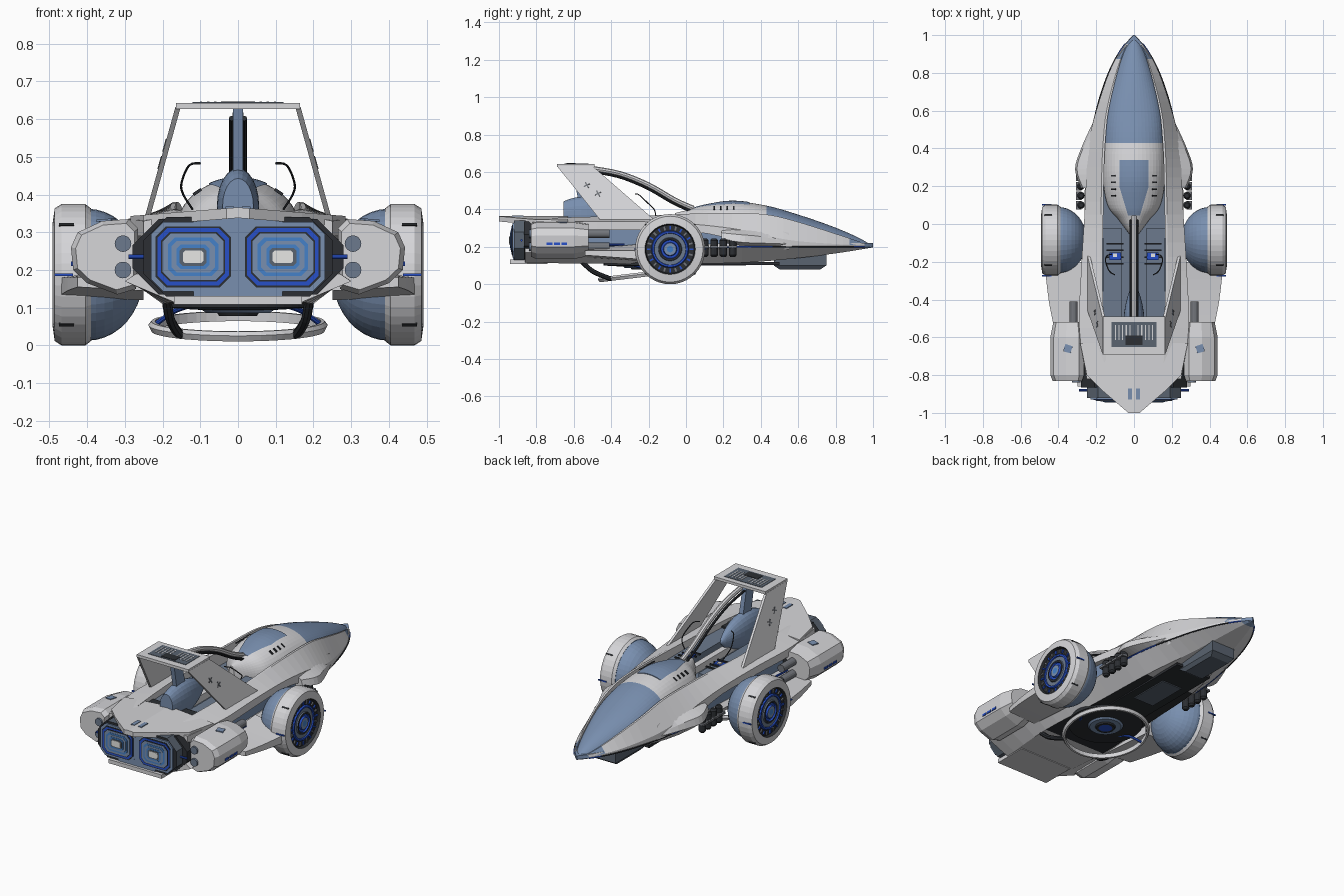
import bpy, bmesh
from math import cos, sin, pi, hypot, sqrt
from mathutils import Matrix, Vector, Euler
if bpy.data.objects.get("Cube"):
    bpy.data.objects.remove(bpy.data.objects["Cube"])
PALETTE = {
    "shell white": (.67, .67, .69), "slate blue": (.19, .275, .43), "bright blue": (.02, .08, .58),
    "sky blue": (.06, .22, .58), "charcoal": (.025, .028, .033), "dark slate": (.10, .125, .16),
    "lamp white": (.80, .80, .78), "pipe grey": (.17, .18, .20), "mid slate": (.15, .195, .27)}
for label, rgb in PALETTE.items():
    m = PALETTE[label] = bpy.data.materials.new(label)
    m.use_nodes = True
    m.diffuse_color = (*rgb, 1)
    m.node_tree.nodes["Principled BSDF"].inputs["Base Color"].default_value = (*rgb, 1)
WHITE, SLATE, BLUE, SKY, COAL, DARK, LAMP, PIPE, MID = PALETTE
parts = []

def finish(name, bm, paint, mirror=False):
    """Paint faces by colour name or rule, then link the object."""
    bmesh.ops.remove_doubles(bm, verts=bm.verts, dist=1e-5)
    bmesh.ops.recalc_face_normals(bm, faces=bm.faces)
    mesh = bpy.data.meshes.new(name)
    used = []
    for f in bm.faces:
        key = paint(f.calc_center_median()) if callable(paint) else paint
        if key not in used:
            used.append(key)
            mesh.materials.append(PALETTE[key])
        f.material_index = used.index(key)
    bm.to_mesh(mesh)
    bm.free()
    parts.append(bpy.data.objects.new(name, mesh))
    bpy.context.collection.objects.link(parts[-1])
    if mirror:
        parts[-1].modifiers.new("Mirror", "MIRROR")

def loft(name, rings, paint, mirror=False, caps=True):
    bm = bmesh.new()
    rows = [[bm.verts.new(p) for p in ring] for ring in rings]
    for a, b in zip(rows, rows[1:]):
        for i in range(len(a)):
            bm.faces.new((a[i - 1], a[i], b[i], b[i - 1]))
    for row in (rows[0], rows[-1]) if caps else ():
        bm.faces.new(row)
    finish(name, bm, paint, mirror)

def lathe(name, profile, paint, frame, mirror=False, caps=True, steps=40):
    """Spin (height, radius) pairs about the frame's z axis."""
    turns = [2 * pi * i / steps for i in range(steps)]
    loft(name, [[frame @ Vector((r * cos(a), r * sin(a), h)) for a in turns] for h, r in profile],
         paint, mirror, caps)

def place(x=0, y=0, z=0, rot=(0, 0, 0), size=(1, 1, 1)):
    return Matrix.LocRotScale(Vector((x, y, z)), Euler(rot), Vector(size))

def box(name, at, size, paint, mirror=False, rot=(0, 0, 0)):
    bm = bmesh.new()
    bmesh.ops.create_cube(bm, size=1, matrix=place(*at, rot, size))
    finish(name, bm, paint, mirror)

def smooth(rows, steps=4):
    """Catmull-Rom through rows of numbers."""
    out, padded = [], [rows[0], *rows, rows[-1]]
    for quad in zip(padded, padded[1:], padded[2:], padded[3:]):
        for t in (k / steps for k in range(steps)):
            out.append([b + t / 2 * (c - a + t * (2*a - 5*b + 4*c - d + t * (3*b - a - 3*c + d)))
                        for a, b, c, d in zip(*quad)])
    return out + [list(rows[-1])]

def tube(name, points, radius, paint, mirror=False):
    path, rings = [Vector(p) for p in smooth(points)], []
    for p, before, after in zip(path, path[:1] + path, path[1:] + path[-1:]):
        q = (after - before).to_track_quat("Z", "Y")
        rings.append([p + q @ Vector((cos(k * pi / 4), sin(k * pi / 4), 0)) * radius for k in range(8)])
    loft(name, rings, paint, mirror)

def octagon(name, x, z, w, h, cut, y0, y1, paint, mirror=False):
    corner = [(w, h - cut), (w - cut, h), (cut - w, h), (-w, h - cut)]
    corner += [(-a, -b) for a, b in corner]
    loft(name, [[(x + a, y, z + b) for a, b in corner] for y in (y0, y1)], paint, mirror)

def block(name, layers, paint):
    """Stack of rectangles: half-width, y start, y end, z."""
    loft(name, [[(-w, a, z), (w, a, z), (w, b, z), (-w, b, z)] for w, a, b, z in layers], paint)

# Lower hull: y, seam half-width, seam z, keel half-width, keel z
keel = smooth([(-.86, .30, .17, .17, .115), (-.5, .29, .18, .2, .11), (-.1, .265, .19, .18, .11),
               (.3, .255, .2, .16, .115), (.6, .2, .2, .1, .14), (.8, .135, .2, .06, .165),
               (.93, .065, .2, .03, .185), (1, .004, .2, .003, .197)])
loft("lower_hull", [[(s * x, y, z) for s, x, z in ((1, wb, zb), (1, w, zs), (1, w * .9, zs + .02),
                     (-1, w * .9, zs + .02), (-1, w, zs), (-1, wb, zb))] for y, w, zs, wb, zb in keel],
     lambda c: SLATE if c.y > .96 else COAL if c.z < .12 and abs(c.y + .1) < .42 else WHITE)
tube("seam_stripe", [(w - .001, y, z) for y, w, z, *_ in keel if .2 < y < .97], .004,
     lambda c: BLUE if c.y < .46 or c.y > .9 else COAL, True)
# Upper side shells: y, outer x, low z, shoulder z, inner x, rim z
rim = smooth([(-.82, .25, .29, .33, .15, .35), (-.55, .29, .29, .335, .17, .36), (-.25, .28, .29, .335, .18, .365),
              (.05, .262, .28, .32, .175, .378), (.3, .25, .23, .29, .17, .38), (.45, .237, .21, .255, .162, .37),
              (.6, .2, .2, .23, .145, .333), (.8, .133, .2, .215, .095, .27), (.93, .062, .2, .208, .047, .227),
              (1, .004, .199, .201, .002, .203)])
loft("side_shell", [[(xo, y, lo), (xo, y, sh), (xi, y, top), (xi * .93, y, top), (xi * .93, y, lo)]
                    for y, xo, lo, sh, xi, top in rim],
     lambda c: SLATE if c.y > .87 and c.z > .208 or c.y > .96 else WHITE, True)
box("inner_core", (0, -.25, .24), (.47, 1.2, .1), lambda c: MID if c.z > .28 else SLATE)
# Canopy and cowl with a tapered top panel: y, half-width, base z, crown z
canopy = smooth([(-.06, .02, .3, .38), (.02, .08, .3, .4), (.1, .14, .3, .422), (.25, .165, .3, .443),
                 (.43, .16, .31, .42), (.6, .143, .29, .372), (.78, .102, .235, .31),
                 (.92, .054, .2, .25), (1, .004, .198, .203)], 6)
loft("canopy", [[(w * cos(k * pi / 24), y, zb + (zt - zb) * sin(k * pi / 24)) for k in range(25)]
                for y, w, zb, zt in canopy], lambda c: SLATE if c.y > .43 else WHITE)
loft("cowl_panel", [[(x, y, zb + .004 + (zt - zb) * sqrt(1 - x * x / w / w))
                     for x in (min(.077, .03 + .3 * (y - .04)) * k / 5 for k in range(-5, 6))]
                    for y, w, zb, zt in canopy if .04 < y < .34], SLATE)
for k in range(4):
    box("cowl_vent", (.108, .15 + k * .035, .407), (.025, .008, .008), COAL, True, (0, .6, 0))
# Flank fairings with upright ribbed pipes
loft("flank_fairing", [[(.2, y, lo - .03), (x, y, lo), (x - .01, y, hi), (.2, y, hi + .05)]
                       for y, x, lo, hi in smooth([(.55, .212, .215, .225), (.4, .28, .22, .255),
                                                   (.29, .312, .225, .265), (.19, .28, .245, .275)])], WHITE, True)
for y in (.1, .15, .2, .25):
    lathe("flank_pipe", [(-.05, .012), (-.04, .02), (.04, .02), (.05, .012)], COAL, place(.28, y, .195), True, steps=12)
    box("pipe_clip", (.293, y, .2), (.03, .044, .012), PIPE, True)
# Cockpit fittings
box("cockpit_console", (.115, -.3, .305), (.1, .56, .04), MID, True)
box("console_screen", (.1, -.17, .33), (.06, .04, .009), BLUE, True)
box("console_key", (.1, -.165, .337), (.022, .018, .009), LAMP, True)
for k in range(4):
    box("console_bar", (.1, -.105 - k * .035, .329), (.09, .008, .008), COAL, True)
box("centre_spine", (0, -.25, .31), (.035, .5, .04), WHITE)
tube("cockpit_hose", [(.1, -.27, .483), (.13, -.25, .477), (.15, -.2, .43), (.145, -.17, .4), (.12, -.16, .36)],
     .003, COAL, True)
pod_shape = [(-.2 + .44 * k / 14, sin(pi * (k / 14 + .22)) ** .7 if k < 11 else 0) for k in range(12)]
lathe("headrest_pod", pod_shape, SLATE, place(0, -.455, .37, (-pi / 2, 0, 0)) @ place(size=(.056, .1, 1)), steps=24)
# Overhead frame
box("overhead_plate", (0, -.59, .635), (.33, .2, .016), WHITE)
box("overhead_grille", (0, -.585, .642), (.24, .13, .006), DARK)
box("grille_core", (0, -.615, .645), (.09, .05, .004), COAL)
for k in range(5):
    box("grille_slat", (.022 + k * .019, -.575, .6445), (.006, .08, .004), WHITE, True)
loft("side_strut", [[(x, a, z), (x, b, z), (x - .014, b, z), (x - .014, a, z)]
                    for x, a, b, z in ((.246, -.46, -.17, .345), (.166, -.69, -.5, .632))], WHITE, True)
for y, z in ((-.53, .53), (-.47, .485)):
    for turn in (.5, 2.07):
        box("strut_mark", (.166 + (.632 - z) * .279, y, z), (.004, .036, .007), PIPE, True, (turn, -.272, 0))
block("centre_pillar", [(.013, -.56, -.48, .36), (.013, -.61, -.54, .63)], SLATE)
arc = [(0, -.5, .618), (0, -.35, .59), (0, -.2, .53), (0, -.06, .45), (0, .04, .405)]
tube("arched_beam", arc, .014, WHITE)
tube("beam_lining", [(.017, y - .01, z - .016) for x, y, z in arc], .007, COAL, True)
# Tail deck
outline = [(0, -.63), (.285, -.63), (.25, -.8), (.17, -.88), (.03, -1), (0, -1)]
loft("tail_deck", [[(x, y, z - x * .08) for x, y in outline] for z in (.338, .366)], WHITE, True)
box("deck_slot", (.022, -.9, .365), (.022, .06, .006), SLATE, True)
# Engine block with nested exhaust frames
octagon("engine_bulkhead", 0, .235, .28, .1, .07, -.865, -.55, COAL)
octagon("engine_block", 0, .235, .25, .105, .06, -.92, -.6, lambda c: COAL if c.y < -.9 else DARK)
box("engine_spine", (0, -.87, .23), (.235, .11, .22), SLATE)
box("engine_lip", (0, -.84, .12), (.34, .2, .022), WHITE)
for k, (w, h, tint) in enumerate([(.112, .092, SLATE), (.1, .081, COAL), (.095, .076, BLUE), (.085, .066, COAL),
                                  (.081, .062, SLATE), (.067, .051, SKY), (.058, .042, SLATE), (.044, .032, SKY),
                                  (.036, .024, DARK), (.027, .017, LAMP)]):
    octagon("exhaust_frame", .119, .235, w, h, h * .35, -.928 - k * .002, -.9, tint, True)
tube("engine_spike", [(.2, -.88, .235), (.29, -.88, .235)], .006, BLUE, True)
for z in (.2, .27):
    lathe("side_thruster", [(0, .022), (.1, .022)], MID, place(.305, -.74, z, (pi / 2, 0, 0)), True, steps=16)
    lathe("pod_pipe", [(0, .022), (.12, .022)], PIPE, place(.32, -.41, z, (pi / 2, 0, 0)), True, steps=16)
# Rear side pods and the fins that run to the wheels
pod = [(.265, .31), (.29, .335), (.36, .33), (.425, .3), (.443, .26), (.437, .2), (.4, .165), (.32, .135), (.27, .15)]
loft("side_pod", [[(.34 + (x - .34) * s, y, .24 + (z - .24) * s) for x, z in pod]
                  for y, s in ((-.83, .88), (-.8, 1), (-.6, 1), (-.52, .85))], WHITE, True)
for k in range(3):
    box("pod_light", (.439, -.73 + k * .04, .217), (.008, .03, .012), BLUE, True)
box("pod_hatch", (.35, -.66, .332), (.04, .04, .006), SLATE, True, (0, .08, .3))
loft("wheel_fin", [[(.25, y, hi), (x, y, .18), (x, y, lo + .01), (.25, y, lo)] for y, x, lo, hi in
                   smooth([(-.54, .425, .145, .19), (-.4, .452, .135, .2), (-.2, .475, .12, .22)])], WHITE, True)
tube("fin_stripe", [(.284, -.54, .21), (.28, -.33, .212)], .006, BLUE, True)
# Wheels: domed inside, dished hub outside
hub_y, hub_z = -.085, .1875
axle = place(0, hub_y, hub_z, (0, pi / 2, 0))
bands = ((.016, SKY), (.034, SLATE), (.05, BLUE), (.06, COAL), (.084, MID), (.098, BLUE), (.132, COAL), (1, WHITE))
lathe("tyre", [(.39, .176), (.405, .1875), (.468, .1875), (.486, .176), (.492, .135), (.476, .129), (.476, .099),
               (.484, .095), (.484, .086), (.477, .084), (.477, .063), (.484, .061), (.484, .051),
               (.476, .048), (.476, .037), (.486, .033), (.486, .017), (.486, 0)],
      lambda c: next(tint for r, tint in bands if hypot(c.y - hub_y, c.z - hub_z) < r), axle, True)
lathe("wheel_dome", [(.4 - .15 * sin(k * pi / 20), .175 * cos(k * pi / 20)) for k in range(11)], SLATE, axle, True)
for k in range(24):
    a, dy, dz = k * pi / 12, cos(k * pi / 12), sin(k * pi / 12)
    box("hub_spoke", (.479, hub_y + .114 * dy, hub_z + .114 * dz), (.008, .02, .009), (BLUE, PIPE)[k % 2], True, (a, 0, 0))
    if k % 6 == 3:
        box("tyre_notch", (.455, hub_y + .187 * dy, hub_z + .187 * dz), (.04, .006, .008), COAL, True, (a, 0, 0))
for y in (hub_y - .188, hub_y + .188):
    box("tyre_light", (.462, y, hub_z), (.05, .008, .006), BLUE, True)
# Underside: keel plates, chin box, round turbine and skid hoop
box("belly_plate", (0, .1, .111), (.23, .8, .014), COAL)
box("belly_panel", (0, .2, .103), (.13, .24, .008), DARK)
block("chin_box", [(.06, .5, .72, .08), (.075, .47, .75, .1), (.075, .47, .75, .16)], DARK)
rings = ((.04, BLUE), (.055, COAL), (.09, SLATE), (1, COAL))
lathe("belly_turbine", [(.03, .2), (0, .2), (-.006, .095), (-.014, .085), (-.014, .055), (-.022, .05), (-.022, .037),
                        (-.022, 0)], lambda c: next(tint for r, tint in rings if hypot(c.x, c.y + .24) < r),
      place(0, -.24, .1), steps=48)
lathe("skid_hoop", [(-.012, .22), (-.012, .23), (.004, .238), (.014, .23), (.014, .22), (-.012, .22)],
      WHITE, place(0, -.235, .05, (.12, 0, 0)), caps=False, steps=48)
tube("skid_arm", [(.19, -.56, .125), (.18, -.5, .07), (.16, -.42, .035), (.15, -.4, .03)], .013, COAL, True)
tube("skid_brace", [(.13, -.3, .105), (.17, -.24, .09), (.22, -.2, .055)], .007, BLUE, True)
# Smooth the rounded parts while keeping hard edges
for obj in bpy.context.view_layer.objects:
    obj.select_set(obj in parts)
bpy.context.view_layer.objects.active = parts[0]
bpy.ops.object.shade_smooth_by_angle(angle=.6)
